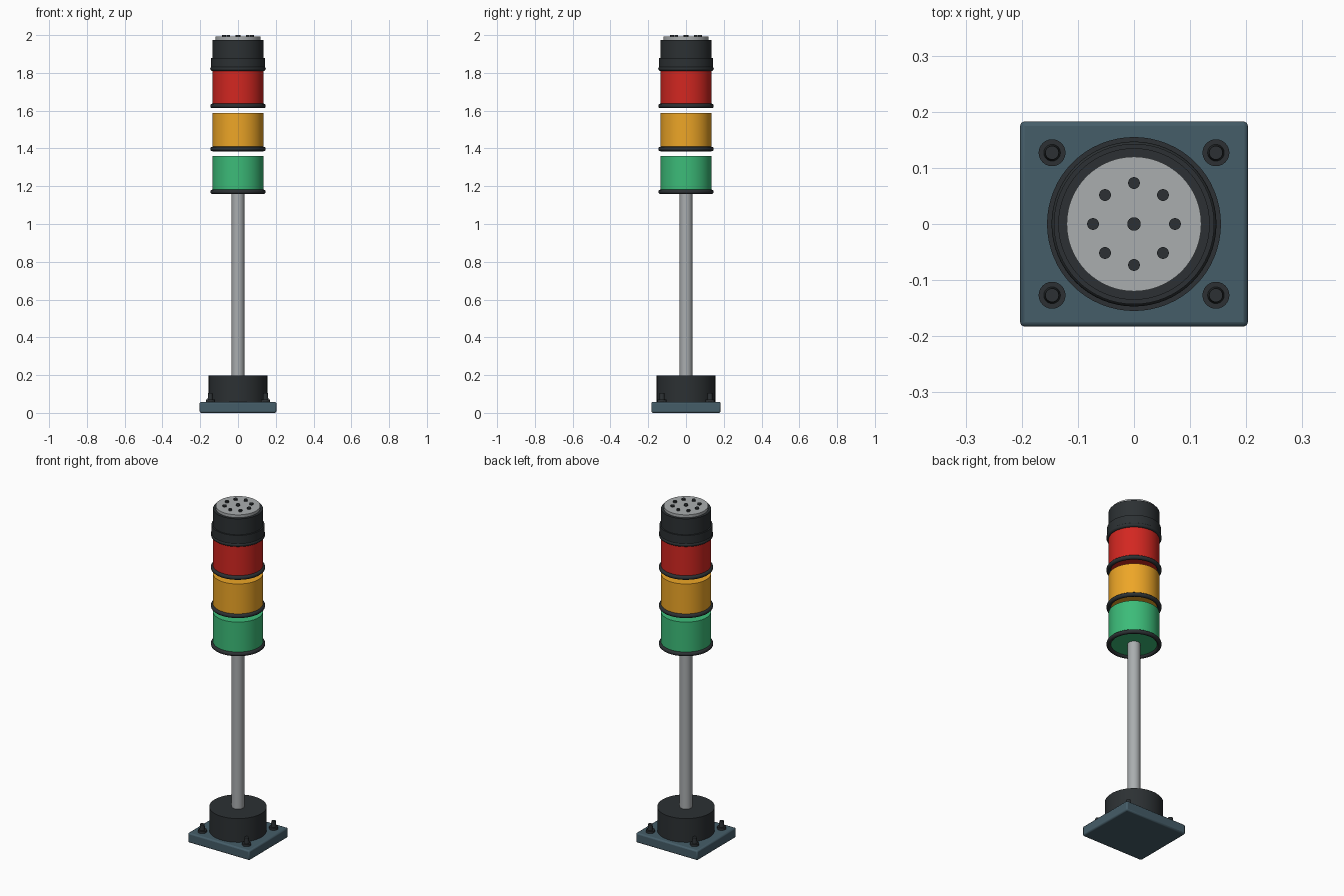
import bpy, math
from math import cos, sin, pi

if "Cube" in bpy.data.objects:
    bpy.data.objects.remove(bpy.data.objects["Cube"])


def mat(name, rgb):
    m = bpy.data.materials.new(name)
    m.diffuse_color = (*rgb, 1)
    m.use_nodes = True
    m.node_tree.nodes["Principled BSDF"].inputs["Base Color"].default_value = m.diffuse_color
    return m


BLACK = mat("black", (0.025, 0.03, 0.033))
SLATE = mat("slate", (0.06, 0.11, 0.14))
STEEL = mat("steel", (0.40, 0.42, 0.43))
GREEN = mat("green", (0.045, 0.50, 0.19))
AMBER = mat("amber", (0.85, 0.38, 0.02))
RED = mat("red", (0.65, 0.02, 0.015))


def finish(name, m, bevel=0):
    o = bpy.context.object
    o.name = name
    o.data.materials.append(m)
    if bevel:
        b = o.modifiers.new("bevel", "BEVEL")
        b.width, b.segments = bevel, 2
        b.limit_method = "ANGLE"
    bpy.ops.object.shade_smooth_by_angle(angle=math.radians(35))
    return o


def cyl(name, r, z0, z1, m, x=0, y=0, sides=64, r_top=None, bevel=0):
    bpy.ops.mesh.primitive_cone_add(vertices=sides, radius1=r, radius2=r if r_top is None else r_top,
                                    depth=z1 - z0, location=(x, y, (z0 + z1) / 2))
    return finish(name, m, bevel)


def ring(name, z, r=0.135):
    bpy.ops.mesh.primitive_torus_add(major_radius=r, minor_radius=0.012, major_segments=64,
                                     minor_segments=12, location=(0, 0, z))
    return finish(name, BLACK)


# base plate
bpy.ops.mesh.primitive_cube_add(size=1, location=(0, 0, 0.029))
bpy.context.object.scale = (0.406, 0.366, 0.058)
bpy.ops.object.transform_apply(location=False, rotation=False, scale=True)
finish("base_plate", SLATE, 0.008)

# corner bolts
for i, (sx, sy) in enumerate([(-1, -1), (1, -1), (1, 1), (-1, 1)]):
    x, y = sx * 0.146, sy * 0.127
    cyl(f"bolt_washer_{i}", 0.024, 0.055, 0.071, BLACK, x, y, 24)
    cyl(f"bolt_head_{i}", 0.015, 0.069, 0.104, BLACK, x, y, 24, r_top=0.012)

# mounting hub and pole
cyl("base_hub", 0.155, 0.055, 0.199, BLACK)
cyl("pole", 0.034, 0.19, 1.172, STEEL, sides=32)

# stacked lamp lenses, each sitting on a gasket ring
for name, z0, z1, m in [("green", 1.17, 1.36, GREEN), ("amber", 1.397, 1.587, AMBER),
                        ("red", 1.625, 1.815, RED)]:
    cyl(f"{name}_lens", 0.135, z0, z1, m)
    ring(f"{name}_ring", z0)
ring("cap_ring", 1.822)

# buzzer cap: collar, body, grille disc
cyl("cap_collar", 0.143, 1.815, 1.88, BLACK)
cyl("cap_body", 0.135, 1.87, 1.975, BLACK)
cyl("grille_disc", 0.12, 1.97, 1.992, STEEL)

# sound holes
cyl("sound_hole_centre", 0.012, 1.985, 2.0, BLACK, sides=24)
for i in range(8):
    a = i * pi / 4
    cyl(f"sound_hole_{i}", 0.0105, 1.985, 2.0, BLACK, 0.073 * cos(a), 0.073 * sin(a), 24)
